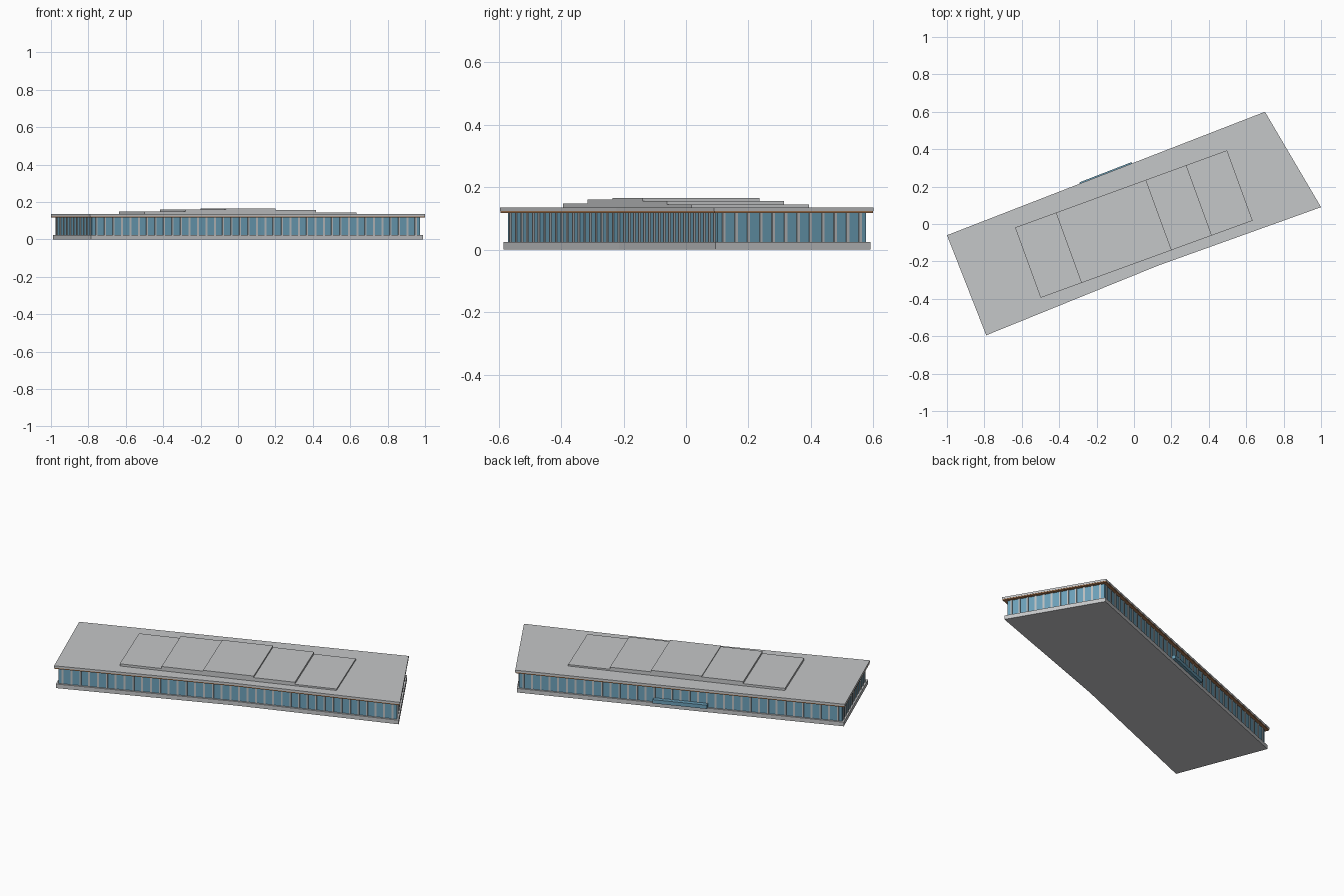
import bpy, bmesh, math
from mathutils import Vector, Matrix

if "Cube" in bpy.data.objects:
    bpy.data.objects.remove(bpy.data.objects["Cube"])


def material(name, rgb):
    m = bpy.data.materials.new(name)
    m.use_nodes = True
    m.diffuse_color = (*rgb, 1)
    m.node_tree.nodes["Principled BSDF"].inputs["Base Color"].default_value = (*rgb, 1)
    return m


GREY = material("concrete grey", (0.56, 0.57, 0.58))
GLASS = material("blue glass", (0.15, 0.35, 0.48))
FRAME = material("mullion grey", (0.50, 0.52, 0.53))
WOOD = material("wood brown", (0.42, 0.20, 0.09))

OUTLINE = [Vector(p) for p in
           ((-0.79, -0.595), (0.13, -0.222), (1.0, 0.09), (0.70, 0.60), (-1.0, -0.06))]


def inset(points, d):
    """Move every edge of a counter-clockwise outline inwards by d."""
    result = []
    for i, p in enumerate(points):
        a = (p - points[i - 1]).normalized()
        b = (points[(i + 1) % len(points)] - p).normalized()
        na, nb = Vector((-a.y, a.x)), Vector((-b.y, b.x))
        result.append(p + (na + nb) * d / (1 + na.dot(nb)))
    return result


def finish(name, bm, mat):
    mesh = bpy.data.meshes.new(name)
    bm.to_mesh(mesh)
    bm.free()
    mesh.materials.append(mat)
    obj = bpy.data.objects.new(name, mesh)
    bpy.context.collection.objects.link(obj)


def slab(name, points, z0, z1, mat):
    bm = bmesh.new()
    face = bm.faces.new([bm.verts.new((p.x, p.y, z0)) for p in points])
    top = bmesh.ops.extrude_face_region(bm, geom=[face], use_keep_orig=True)["geom"]
    bmesh.ops.translate(bm, vec=(0, 0, z1 - z0),
                        verts=[v for v in top if isinstance(v, bmesh.types.BMVert)])
    bmesh.ops.recalc_face_normals(bm, faces=bm.faces)
    finish(name, bm, mat)


def add_box(bm, centre, size, angle):
    m = (Matrix.Translation(centre) @ Matrix.Rotation(angle, 4, "Z")
         @ Matrix.Diagonal((*size, 1)))
    bmesh.ops.create_cube(bm, size=1, matrix=m)


# Main layers
slab("base", inset(OUTLINE, 0.008), 0, 0.024, GREY)
WALL = inset(OUTLINE, 0.019)
slab("glass_wall", WALL, 0.024, 0.117, GLASS)
slab("soffit", inset(OUTLINE, 0.001), 0.117, 0.123, WOOD)
slab("roof", OUTLINE, 0.123, 0.135, GREY)

# Mullions around the glass
bm = bmesh.new()
for i, start in enumerate(WALL):
    edge = WALL[(i + 1) % len(WALL)] - start
    angle = math.atan2(edge.y, edge.x)
    count = round(edge.length / 0.048)
    for k in range(count):
        p = start + edge * (k + 0.5) / count
        add_box(bm, (p.x, p.y, 0.0705), (0.01, 0.008, 0.093), angle)
finish("mullions", bm, FRAME)

# Stepped roof tiers along the long axis
TILT = math.radians(20)
bounds = (-0.604, -0.372, -0.141, 0.141, 0.37, 0.602)
tops = (0.148, 0.16, 0.165, 0.156, 0.144)
for i, top in enumerate(tops):
    bm = bmesh.new()
    u = (bounds[i] + bounds[i + 1]) / 2
    add_box(bm, (u * math.cos(TILT), u * math.sin(TILT), (top + 0.13) / 2),
            (bounds[i + 1] - bounds[i], 0.4, top - 0.13), TILT)
    finish(f"roof_tier_{i + 1}", bm, GREY)

# Low glazed entrance projecting from the back
back = OUTLINE[4] - OUTLINE[3]
bm = bmesh.new()
along = back.normalized()
out = Vector((along.y, -along.x))
p = Vector((-0.15, 0.27)) - out * 0.011
add_box(bm, (p.x, p.y, 0.037), (0.3, 0.036, 0.022), math.atan2(back.y, back.x))
finish("entrance", bm, GLASS)
